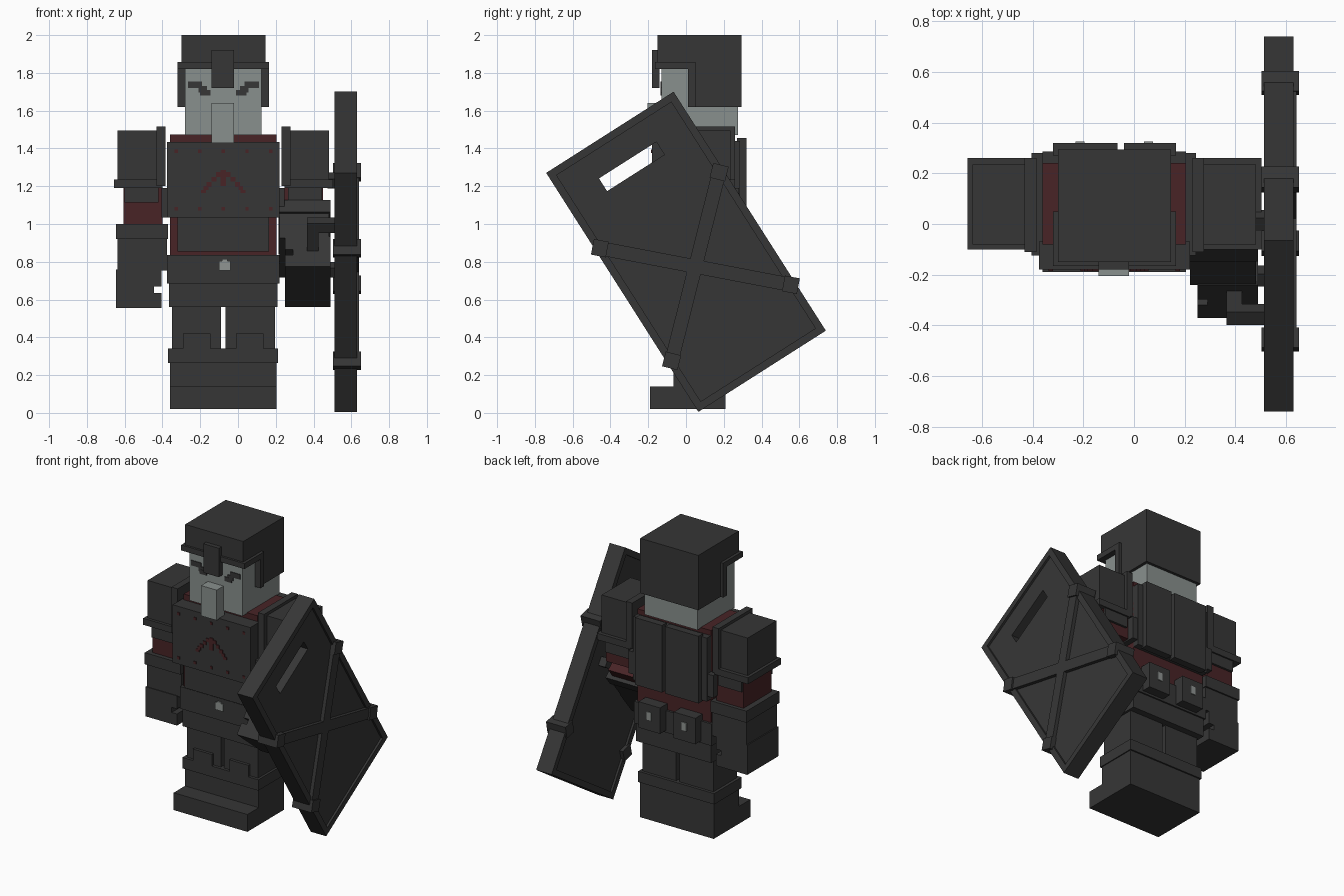
import bpy, bmesh, math
from mathutils import Matrix, Vector

if "Cube" in bpy.data.objects:
    bpy.data.objects.remove(bpy.data.objects["Cube"], do_unlink=True)


def material(name, rgb):
    m = bpy.data.materials.new(name)
    m.use_nodes = True
    m.diffuse_color = (*rgb, 1)
    b = m.node_tree.nodes["Principled BSDF"]
    b.inputs["Base Color"].default_value = (*rgb, 1)
    b.inputs["Roughness"].default_value = 0.8
    return m


DARK = material("dark iron", (0.037, 0.037, 0.037))
RED = material("dark red cloth", (0.065, 0.017, 0.019))
SKIN = material("grey skin", (0.25, 0.28, 0.27))
STEEL = material("pale steel", (0.28, 0.30, 0.29))
MID = -0.0775  # centre line of the figure


def boxes(name, mat, bounds, matrix=None, mirror=False):
    """One object made of boxes given as (x0, x1, y0, y1, z0, z1)."""
    bm = bmesh.new()
    for b in bounds:
        x0, x1, y0, y1, z0, z1 = b
        if mirror:
            x0, x1 = 2 * MID - x1, 2 * MID - x0
        size = Matrix.Diagonal((x1 - x0, y1 - y0, z1 - z0, 1))
        centre = Matrix.Translation(((x0 + x1) / 2, (y0 + y1) / 2, (z0 + z1) / 2))
        bmesh.ops.create_cube(bm, size=1, matrix=(matrix or Matrix()) @ centre @ size)
    me = bpy.data.meshes.new(name)
    bm.to_mesh(me)
    bm.free()
    me.materials.append(mat)
    ob = bpy.data.objects.new(name, me)
    bpy.context.collection.objects.link(ob)
    return ob


def pair(b):
    """A box and its mirror image across the figure's centre line."""
    return [b, (2 * MID - b[1], 2 * MID - b[0], *b[2:])]


# Head and helmet
boxes("head", SKIN, [(-0.28, 0.125, -0.13, 0.275, 1.47, 1.9)])
boxes("nose", SKIN, [(-0.14, -0.02, -0.205, -0.12, 1.43, 1.64)])
boxes("brows", DARK, pair((-0.265, -0.19, -0.135, -0.12, 1.72, 1.755))
      + pair((-0.21, -0.165, -0.135, -0.12, 1.695, 1.73))
      + pair((-0.20, -0.145, -0.136, -0.12, 1.68, 1.71)))
boxes("helmet", DARK, [(-0.30, 0.145, -0.15, 0.294, 1.82, 2.0),
                       (-0.30, 0.145, 0.05, 0.294, 1.62, 1.82)])
boxes("helmet_trim", DARK, [(-0.32, 0.163, -0.165, -0.145, 1.82, 1.858)]
      + pair((-0.32, -0.28, -0.165, 0.05, 1.82, 1.858))
      + pair((-0.32, -0.28, 0.01, 0.05, 1.62, 1.82)))
boxes("nose_guard", DARK, [(-0.14, -0.02, -0.18, -0.14, 1.72, 1.92)])

# Torso with plates
boxes("torso", RED, [(-0.36, 0.205, -0.08, 0.24, 0.80, 1.475)])
boxes("breastplate", DARK, [(-0.375, 0.22, -0.18, -0.07, 1.035, 1.435),
                            (-0.405, 0.245, -0.125, 0.28, 1.035, 1.19)])
boxes("belly_plate", DARK, [(-0.32, 0.165, -0.13, -0.07, 0.855, 1.04)])
boxes("back_plates", DARK, [(-0.36, 0.205, 0.23, 0.285, 1.0, 1.44),
                            (-0.32, -0.065, 0.27, 0.32, 0.99, 1.455),
                            (-0.04, 0.165, 0.27, 0.32, 0.99, 1.455)])

# Rivets and chest emblem as thin plates
rivets = [(x - 0.009, x + 0.009, -0.185, -0.178, z - 0.009, z + 0.009)
          for z in (1.08, 1.385) for x in [MID + 0.125 * (i - 2) for i in range(5)]]
boxes("rivets", RED, rivets)
emblem = [(-0.0925, -0.0625, -0.185, -0.178, 1.20, 1.285)]
for dx, z, h in ((0.025, 1.262, 0.024), (0.05, 1.237, 0.024), (0.075, 1.21, 0.026),
                 (0.092, 1.19, 0.022), (0.105, 1.172, 0.018)):
    emblem += pair((MID - dx - 0.013, MID - dx + 0.013, -0.185, -0.178, z - h / 2, z + h / 2))
boxes("chest_emblem", RED, emblem)

# Hips, buckle and rear pouches
boxes("hips", DARK, [(-0.365, 0.21, -0.085, 0.245, 0.56, 0.77),
                     (-0.375, 0.22, -0.10, 0.255, 0.685, 0.837)])
boxes("belt_buckle", STEEL, [(-0.10, -0.04, -0.108, -0.09, 0.755, 0.805),
                             (-0.085, -0.055, -0.108, -0.09, 0.80, 0.815)])
boxes("pouches", DARK, pair((-0.295, -0.13, 0.23, 0.32, 0.70, 0.88)))
boxes("pouch_clasps", STEEL, pair((-0.23, -0.195, 0.315, 0.326, 0.775, 0.83)))

# Legs and boots
boxes("legs", DARK, pair((-0.35, -0.09, -0.06, 0.2, 0.3, 0.6)))
boxes("knee_plates", DARK, pair((-0.29, -0.145, -0.08, -0.05, 0.32, 0.42)))
boxes("boot_cuffs", DARK, [(-0.37, 0.212, -0.08, 0.22, 0.265, 0.34)])
boxes("boots", DARK, [(-0.36, 0.205, -0.066, 0.21, 0.02, 0.27),
                      (-0.36, 0.205, -0.19, 0.21, 0.02, 0.14)])

# Arms: the left forearm is bent forward to hold the shield
pivot = Vector((0, 0.08, 1.06))
bend = Matrix.Translation(pivot) @ Matrix.Rotation(math.radians(-39), 4, "X") @ Matrix.Translation(-pivot)
for side, mirrored, mat in (("right", False, None), ("left", True, bend)):
    boxes(side + "_shoulder_guard", DARK, [
        (-0.637, -0.405, -0.08, 0.235, 1.2, 1.495),
        (-0.657, -0.40, -0.10, 0.26, 1.19, 1.235),
        (-0.432, -0.385, -0.11, 0.26, 1.2, 1.515),
        (-0.60, -0.42, -0.09, 0.25, 1.115, 1.2)], None, mirrored)
    boxes(side + "_upper_arm", RED, [(-0.605, -0.40, -0.07, 0.235, 1.045, 1.2)], None, mirrored)
    boxes(side + "_elbow", RED, [(-0.605, -0.40, -0.07, 0.235, 0.95, 1.075)], mat, mirrored)
    boxes(side + "_forearm_guard", DARK, [
        (-0.645, -0.37, -0.10, 0.26, 0.92, 1.0),
        (-0.637, -0.375, -0.085, 0.25, 0.755, 0.92)], mat, mirrored)
    boxes(side + "_hand", DARK, [
        (-0.645, -0.405, -0.09, 0.25, 0.67, 0.76),
        (-0.645, -0.445, -0.09, 0.25, 0.555, 0.67),
        (-0.445, -0.405, -0.09, 0.25, 0.555, 0.635)], mat, mirrored)

# Shield, laid out upright and then tilted
tilt = Matrix.Translation((0, 0, 0.853)) @ Matrix.Rotation(math.radians(32.5), 4, "X")
X0, X1, P0, P1 = 0.512, 0.63, 0.527, 0.615
boxes("shield_frame", DARK, [
    (X0, X1, -0.40, -0.36, -0.75, 0.75), (X0, X1, 0.36, 0.40, -0.75, 0.75),
    (X0, X1, -0.36, 0.36, 0.71, 0.75), (X0, X1, -0.36, 0.36, -0.75, -0.71)], tilt)
boxes("shield_panel", DARK, [
    (P0, P1, -0.36, 0.36, -0.71, 0.495), (P0, P1, -0.36, 0.36, 0.575, 0.71),
    (P0, P1, -0.36, -0.18, 0.495, 0.575), (P0, P1, 0.18, 0.36, 0.495, 0.575)], tilt)

# Crossed bands with clamps at their ends
angle = math.atan2(0.755, 0.8)
for name, a in (("rising_band", angle), ("falling_band", -angle)):
    m = tilt @ Matrix.Translation((0, 0, -0.0925)) @ Matrix.Rotation(a, 4, "X")
    boxes(name, DARK, [(0.60, 0.64, -0.52, 0.52, -0.037, 0.037),
                       (0.502, 0.651, 0.475, 0.555, -0.042, 0.042),
                       (0.502, 0.651, -0.555, -0.475, -0.042, 0.042)], m)

# Grip and arm strap behind the shield
boxes("shield_grip", DARK, [
    (0.365, 0.425, -0.255, -0.195, 0.0, 0.34),
    (0.365, 0.53, -0.255, -0.195, 0.28, 0.34),
    (0.365, 0.53, -0.255, -0.195, 0.0, 0.06)], tilt)
boxes("arm_strap", DARK, [
    (0.475, 0.53, 0.185, 0.245, 0.28, 0.34),
    (0.475, 0.53, 0.185, 0.245, 0.0, 0.06)], tilt)
